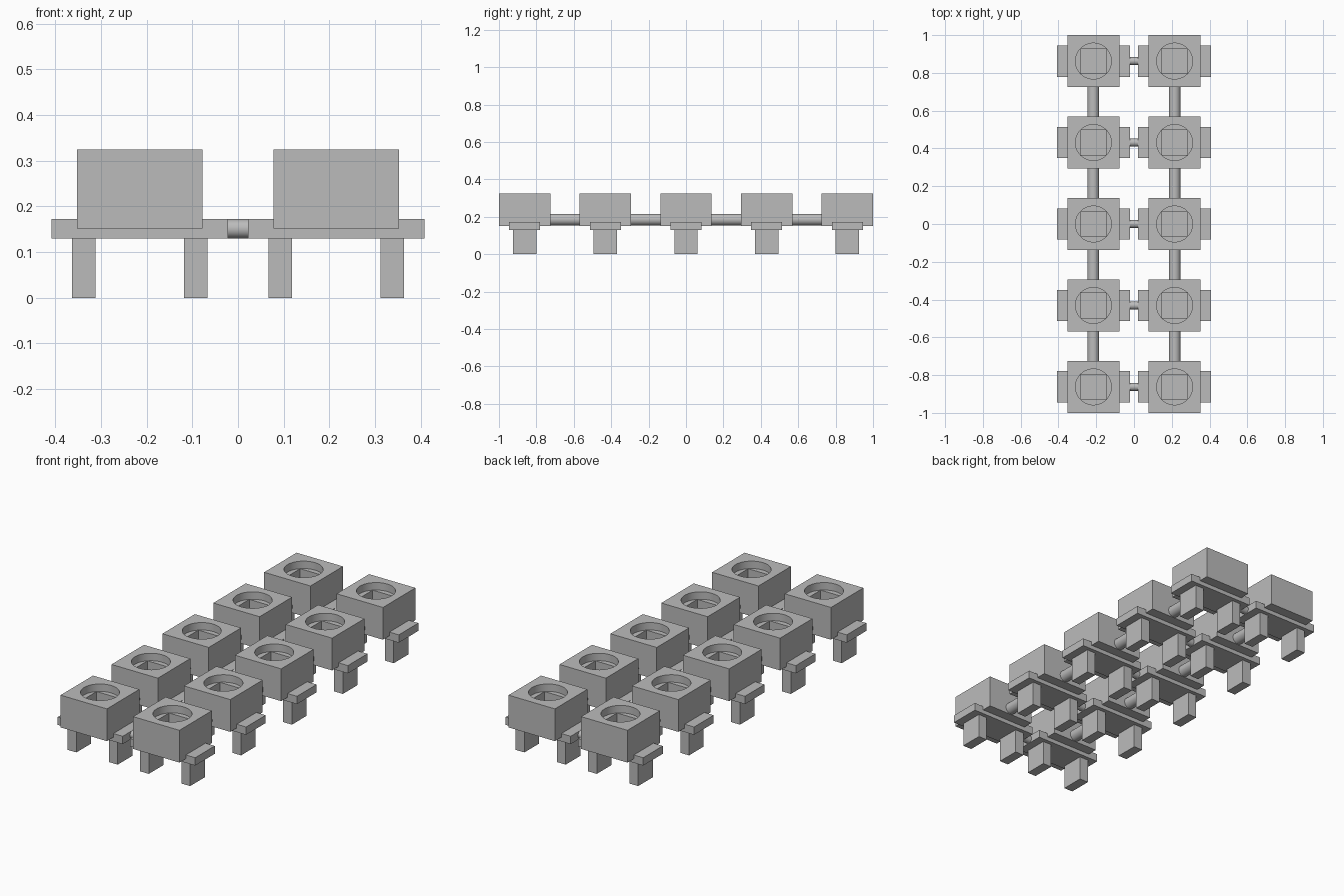
import bpy, bmesh, math
from mathutils import Matrix

cube = bpy.data.objects.get("Cube")
if cube:
    bpy.data.objects.remove(cube, do_unlink=True)

# One plain grey for everything
grey = bpy.data.materials.new("plain_grey")
grey.use_nodes = True
grey.diffuse_color = (0.5, 0.5, 0.5, 1)
grey.node_tree.nodes["Principled BSDF"].inputs["Base Color"].default_value = (0.5, 0.5, 0.5, 1)

SPACING = 0.43125   # between rows
COLUMN = 0.215      # distance of each column from the middle
HALF = 0.1375       # half width of a socket block
SEGMENTS = 48


def finish(bm, name):
    bmesh.ops.recalc_face_normals(bm, faces=bm.faces)
    mesh = bpy.data.meshes.new(name)
    bm.to_mesh(mesh)
    bm.free()
    mesh.materials.append(grey)
    mesh.shade_smooth()
    mesh.set_sharp_from_angle(angle=math.radians(30))
    return mesh


def box(name, sx, sy, sz):
    bm = bmesh.new()
    bmesh.ops.create_cube(bm, size=1, matrix=Matrix.Diagonal((sx, sy, sz, 1)))
    return finish(bm, name)


def rod(name, radius, length, axis):
    bm = bmesh.new()
    bmesh.ops.create_cone(bm, cap_ends=True, segments=SEGMENTS, radius1=radius,
                          radius2=radius, depth=length,
                          matrix=Matrix.Rotation(math.pi / 2, 4, axis))
    return finish(bm, name)


def socket_block():
    """Square block with a round recess that steps into a square well."""
    bm = bmesh.new()

    def ring(size, z, square):
        verts = []
        for i in range(SEGMENTS):
            a = math.tau * i / SEGMENTS
            c, s = math.cos(a), math.sin(a)
            r = size / max(abs(c), abs(s)) if square else size
            verts.append(bm.verts.new((r * c, r * s, z)))
        return verts

    rings = [ring(HALF, 0.152, True), ring(HALF, 0.325, True),
             ring(0.095, 0.325, False), ring(0.095, 0.285, False),
             ring(0.067, 0.285, True), ring(0.067, 0.173, True)]
    for lower, upper in zip(rings, rings[1:]):
        for i in range(SEGMENTS):
            j = (i + 1) % SEGMENTS
            bm.faces.new((lower[i], lower[j], upper[j], upper[i]))
    bm.faces.new(rings[0])
    bm.faces.new(rings[-1])
    return finish(bm, "socket_block")


def place(name, mesh, x, y, z):
    obj = bpy.data.objects.new(name, mesh)
    obj.location = (x, y, z)
    bpy.context.collection.objects.link(obj)


block = socket_block()
plate = box("base_plate", 0.386, 0.166, 0.042)
leg = box("leg", 0.052, 0.124, 0.132)
long_rod = rod("long_rod", 0.031, SPACING - 2 * HALF + 0.01, 'X')
short_rod = rod("short_rod", 0.021, 0.05, 'Y')

for row in range(-2, 3):
    y = row * SPACING
    # Short link joining the two columns
    place("cross_link", short_rod, 0, y, 0.151)
    for side, label in ((1, "left"), (-1, "right")):
        x = side * COLUMN
        place(label + "_socket_block", block, x, y, 0)
        place(label + "_base_plate", plate, x, y, 0.151)
        for offset in (-0.1225, 0.1225):
            place(label + "_leg", leg, x + offset, y, 0.066)
        # Long link to the next row
        if row < 2:
            place(label + "_row_link", long_rod, x, y + SPACING / 2, 0.185)
